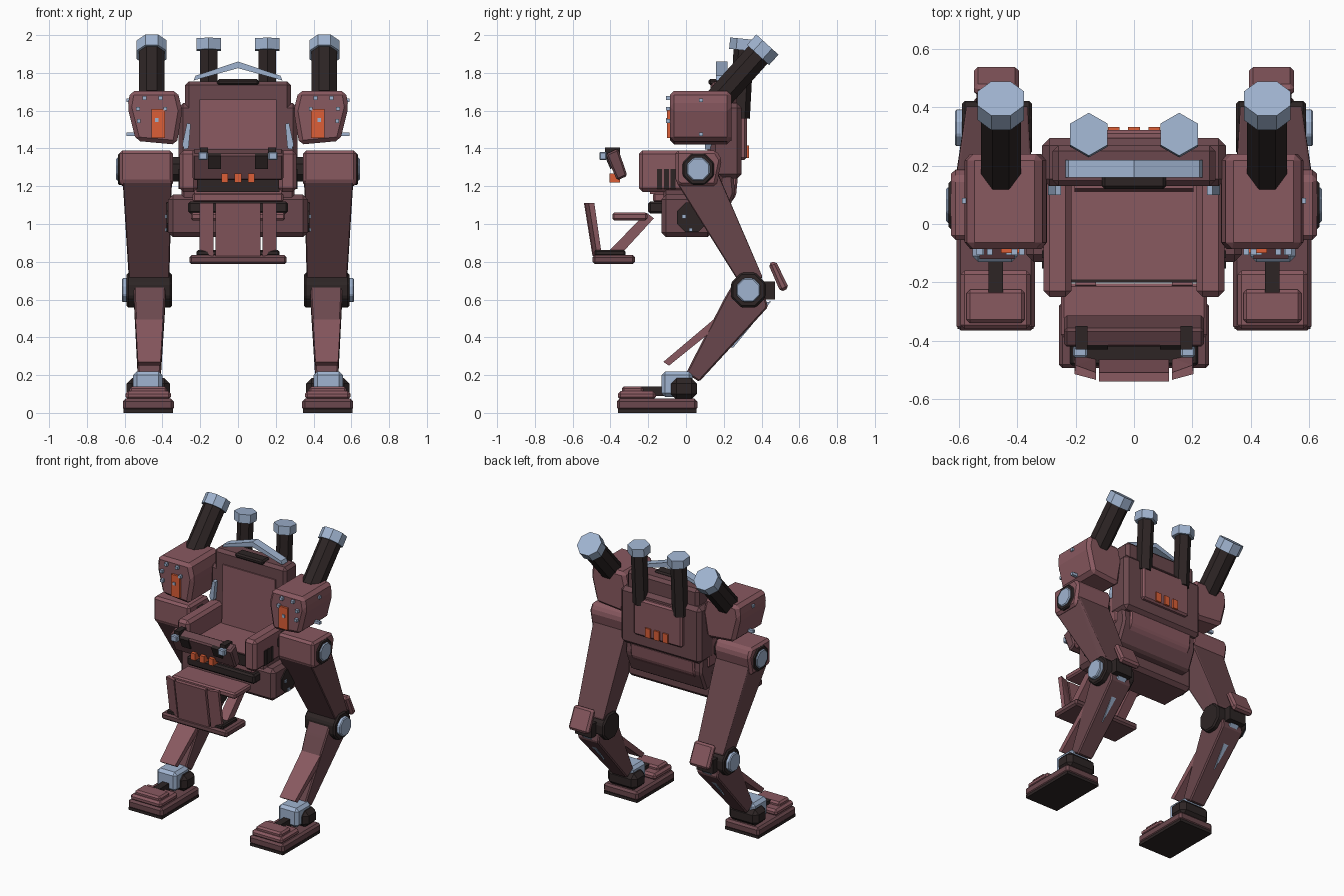
import bpy, bmesh, math
from mathutils import Vector

def material(name, rgb):
    m = bpy.data.materials.new(name)
    m.diffuse_color = (*rgb, 1)
    return m

LIGHT = material("light maroon", (0.25, 0.10, 0.117))
DARK = material("dark maroon", (0.145, 0.064, 0.074))
BLACK = material("soot black", (0.026, 0.018, 0.018))
STEEL = material("pale steel", (0.352, 0.456, 0.631))
ORANGE = material("orange", (0.72, 0.114, 0.038))

def finish(name, bm, mat, bevel, mirror):
    bmesh.ops.recalc_face_normals(bm, faces=bm.faces)
    if bevel:
        bmesh.ops.bevel(bm, geom=bm.edges[:], offset=bevel, segments=1, affect='EDGES', clamp_overlap=True)
    me = bpy.data.meshes.new(name)
    bm.to_mesh(me)
    bm.free()
    me.materials.append(mat)
    ob = bpy.data.objects.new(name, me)
    bpy.context.collection.objects.link(ob)
    if mirror:
        ob.modifiers.new("mirror", 'MIRROR')
    return ob

def hull(name, pts, mat, bevel=0, mirror=False):
    """Convex block around a few corner points."""
    bm = bmesh.new()
    for p in pts:
        bm.verts.new(p)
    bmesh.ops.convex_hull(bm, input=bm.verts[:])
    bmesh.ops.dissolve_limit(bm, angle_limit=math.radians(1.5), verts=bm.verts[:], edges=bm.edges[:])
    return finish(name, bm, mat, bevel, mirror)

def box(name, x, y, z, mat, bevel=0, mirror=False):
    return hull(name, [(a, b, c) for a in x for b in y for c in z], mat, bevel, mirror)

def side(name, x, yz, mat, bevel=0, mirror=False):
    """Side profile in y, z stretched between two x values."""
    return hull(name, [(a, b, c) for a in x for b, c in yz], mat, bevel, mirror)

def tube(name, p, q, r, n, mat, turn=0, bevel=0, mirror=False):
    """Prism with n sides from p to q."""
    p, q = Vector(p), Vector(q)
    d = (q - p).normalized()
    u = Vector((0, 1, 0)) if abs(d.x) > 0.9 else Vector((1, 0, 0))
    v = d.cross(u)
    ring = [(u * math.cos(a) + v * math.sin(a)) * r
            for a in (2 * math.pi * i / n + math.radians(turn) for i in range(n))]
    return hull(name, [c + o for c in (p, q) for o in ring], mat, bevel, mirror)

M = dict(mirror=True)

# Feet
box("foot_sole", (0.345, 0.605), (-0.36, 0.055), (0, 0.02), BLACK, **M)
box("foot_base", (0.34, 0.61), (-0.365, 0.06), (0.012, 0.075), DARK, 0.014, True)
box("toe_cap", (0.355, 0.595), (-0.36, -0.16), (0.07, 0.115), LIGHT, 0.014, True)
box("toe_plate", (0.375, 0.575), (-0.34, -0.225), (0.1, 0.14), LIGHT, 0.012, True)
box("toe_strut", (0.45, 0.5), (-0.235, -0.1), (0.09, 0.14), BLACK, **M)
box("ankle_guard", (0.4, 0.555), (-0.13, 0.035), (0.085, 0.22), STEEL, 0.02, True)
box("ankle_joint", (0.36, 0.59), (-0.08, 0.058), (0.07, 0.185), BLACK, 0.03, True)

# Shins: wide under the knee, narrow at the ankle
hull("shin", [(x, y, z) for x in (0.385, 0.55) for y, z in ((0.2, 0.6), (0.27, 0.72), (0.4, 0.68), (0.434, 0.56))]
     + [(x, y, z) for x in (0.41, 0.53) for y, z in ((0.0, 0.21), (0.07, 0.165))], DARK, 0.008, True)
hull("shin_plate", [(x, y, z) for x in (0.41, 0.53) for y, z in ((-0.12, 0.27), (-0.09, 0.25))]
     + [(x, y, z) for x in (0.395, 0.545) for y, z in ((0.2, 0.54), (0.22, 0.5))], LIGHT, **M)
hull("shin_spike", [(x, y, z) for x in (0.435, 0.505) for y, z in ((0.38, 0.58), (0.45, 0.59))]
     + [(0.47, 0.22, 0.35), (0.47, 0.25, 0.345)], STEEL, **M)

# Knees
tube("knee_joint", (0.35, 0.33, 0.65), (0.59, 0.33, 0.65), 0.1, 8, BLACK, 22.5, 0.01, True)
tube("knee_cap", (0.58, 0.33, 0.65), (0.615, 0.33, 0.65), 0.068, 8, STEEL, 22.5, 0.006, True)
box("knee_bracket", (0.41, 0.54), (0.36, 0.47), (0.6, 0.695), BLACK, **M)
side("knee_pad", (0.395, 0.55), ((0.435, 0.79), (0.475, 0.805), (0.545, 0.66), (0.5, 0.64)), LIGHT, 0.014, True)

# Thighs and hips
hull("thigh", [(x, y, z) for x in (0.35, 0.61) for y, z in ((-0.05, 1.22), (0.02, 1.36), (0.13, 1.36), (0.18, 1.22))]
     + [(x, y, z) for x in (0.365, 0.575) for y, z in ((0.26, 0.73), (0.3, 0.66), (0.37, 0.66), (0.405, 0.72))],
     DARK, 0.012, True)
side("hip_block", (0.345, 0.628), ((-0.055, 1.22), (-0.055, 1.39), (0.16, 1.39), (0.19, 1.34), (0.16, 1.2), (-0.03, 1.2)),
     LIGHT, 0.018, True)
tube("hip_ring", (0.58, 0.065, 1.29), (0.636, 0.065, 1.29), 0.09, 8, BLACK, 22.5, 0.008, True)
tube("hip_cap", (0.62, 0.065, 1.29), (0.645, 0.065, 1.29), 0.066, 8, STEEL, 22.5, 0.006, True)
tube("hip_axle", (0.25, 0.065, 1.29), (0.38, 0.065, 1.29), 0.07, 8, BLACK, 22.5, **M)

# Pelvis and lower body
box("pelvis", (-0.37, 0.37), (-0.13, 0.14), (0.93, 1.155), DARK, 0.025)
tube("pelvis_disc", (0.35, 0.03, 1.035), (0.378, 0.03, 1.035), 0.085, 8, BLACK, 22.5, **M)
for i, (y, z) in enumerate(((-0.01, 1.04), (0.025, 0.97))):
    box(f"pelvis_bolt_{i}", (0.37, 0.386), (y - 0.01, y + 0.01), (z - 0.01, z + 0.01), STEEL, **M)
side("lower_body", (-0.3, 0.3), ((-0.12, 1.02), (-0.12, 1.2), (0.25, 1.27), (0.26, 1.16), (0.2, 1.02)), DARK, 0.015)
side("rear_skirt", (-0.25, 0.25), ((0.2, 1.06), (0.2, 1.25), (0.275, 1.25), (0.265, 1.15)), LIGHT, 0.01)
box("seat_lip", (-0.265, 0.265), (-0.2, -0.1), (1.055, 1.12), BLACK, 0.012)
box("seat_apron", (-0.24, 0.24), (-0.175, -0.1), (1.115, 1.165), LIGHT, 0.01)

# Seat, arms and backrest
box("seat", (-0.23, 0.23), (-0.19, 0.16), (1.16, 1.25), LIGHT)
box("seat_edge", (-0.22, 0.22), (-0.2, -0.185), (1.17, 1.245), BLACK)
box("armrest", (0.215, 0.31), (-0.25, 0.2), (1.17, 1.39), LIGHT, 0.02, True)
for i in range(3):
    y = -0.14 + i * 0.036
    box(f"arm_vent_{i}", (0.3, 0.315), (y - 0.013, y + 0.013), (1.185, 1.29), BLACK, **M)
box("back_shell", (-0.315, 0.315), (0.13, 0.295), (1.24, 1.64), DARK, 0.025)
box("backrest", (-0.28, 0.28), (0.13, 0.27), (1.25, 1.755), DARK, 0.02)
side("back_cushion", (-0.205, 0.205), ((0.11, 1.25), (0.122, 1.66), (0.14, 1.66), (0.14, 1.25)), LIGHT)
box("back_panel", (-0.19, 0.19), (0.28, 0.322), (1.34, 1.6), LIGHT, 0.012)
for i in range(3):
    x = (i - 1) * 0.07
    box(f"back_light_{i}", (x - 0.02, x + 0.02), (0.31, 0.333), (1.35, 1.415), ORANGE)
    box(f"console_light_{i}", (x - 0.018, x + 0.018), (-0.405, -0.35), (1.22, 1.268), ORANGE)
hull("side_clamp", [(x, y, z) for y in (0.1, 0.14) for x, z in
     ((0.25, 1.53), (0.27, 1.535), (0.295, 1.42), (0.285, 1.395), (0.262, 1.4))], STEEL, **M)

# Bent roll bar above the backrest with a handle below it
hull("roll_bar", [(x, y, z) for y in (0.16, 0.22) for x, z in
     ((0, 1.86), (0, 1.825), (0.18, 1.775), (0.235, 1.76), (0.225, 1.785))], STEEL, **M)
box("head_handle", (-0.11, 0.11), (0.12, 0.2), (1.735, 1.768), BLACK, 0.01)

# Control console and sticks
side("console", (-0.24, 0.24), ((-0.425, 1.37), (-0.36, 1.4), (-0.31, 1.255), (-0.365, 1.23)), DARK, 0.01)
box("stick_arm", (0.16, 0.2), (-0.43, -0.35), (1.345, 1.405), BLACK, **M)
box("stick_grip", (0.16, 0.21), (-0.458, -0.42), (1.338, 1.382), STEEL, 0.006, True)
side("console_pad", (0.09, 0.16), ((-0.43, 1.36), (-0.415, 1.375), (-0.385, 1.3), (-0.4, 1.29)), BLACK, **M)

# Shin shield and footrest ahead of the seat
box("knee_shelf", (-0.25, 0.25), (-0.39, -0.205), (1.018, 1.06), LIGHT, 0.01)
box("footrest", (-0.258, 0.258), (-0.495, -0.27), (0.787, 0.835), DARK, 0.012)
box("footrest_mat", (-0.22, 0.22), (-0.485, -0.32), (0.83, 0.862), BLACK, 0.008)
side("footrest_strut", (0.13, 0.2), ((-0.21, 1.06), (-0.17, 1.03), (-0.34, 0.845), (-0.42, 0.845)), LIGHT, **M)
side("front_shield", (-0.12, 0.12), ((-0.54, 1.11), (-0.51, 1.11), (-0.46, 0.83), (-0.495, 0.83)), LIGHT)
hull("side_shield", [(0.13, -0.535, 1.11), (0.13, -0.51, 1.11), (0.205, -0.515, 1.11), (0.2, -0.485, 1.11),
     (0.13, -0.49, 0.83), (0.13, -0.46, 0.83), (0.205, -0.47, 0.83), (0.2, -0.445, 0.83)], LIGHT, **M)

# Shoulder pods: sloped underside, bolts and an orange hatch
hull("shoulder_pod", [(x, y, z) for y in (-0.085, 0.24) for x, z in
     ((0.32, 1.705), (0.57, 1.705), (0.585, 1.62), (0.54, 1.44), (0.325, 1.42), (0.295, 1.6))], LIGHT, 0.022, True)
box("pod_hatch", (0.387, 0.457), (-0.1, -0.05), (1.455, 1.61), ORANGE, **M)
for i, (x, z) in enumerate(((0.41, 1.667), (0.495, 1.667), (0.385, 1.61), (0.53, 1.61), (0.525, 1.545), (0.43, 1.55))):
    box(f"pod_bolt_{i}", (x - 0.01, x + 0.01), (-0.107, -0.07), (z - 0.01, z + 0.01), STEEL, **M)
for i, z in enumerate((1.655, 1.475)):
    box(f"pod_side_bolt_{i}", (0.54, 0.59), (0.07, 0.09), (z - 0.01, z + 0.01), STEEL, **M)

# Tilted shoulder stacks and upright rear stacks
tube("shoulder_stack", (0.457, 0.17, 1.66), (0.457, 0.39, 1.905), 0.074, 8, BLACK, 22.5, **M)
tube("shoulder_stack_cap", (0.457, 0.381, 1.895), (0.457, 0.431, 1.95), 0.086, 8, STEEL, 22.5, **M)
tube("rear_stack", (0.155, 0.285, 1.56), (0.155, 0.305, 1.93), 0.053, 6, BLACK, 30, **M)
tube("rear_stack_cap", (0.155, 0.302, 1.92), (0.155, 0.308, 1.98), 0.074, 6, STEEL, 30, **M)
